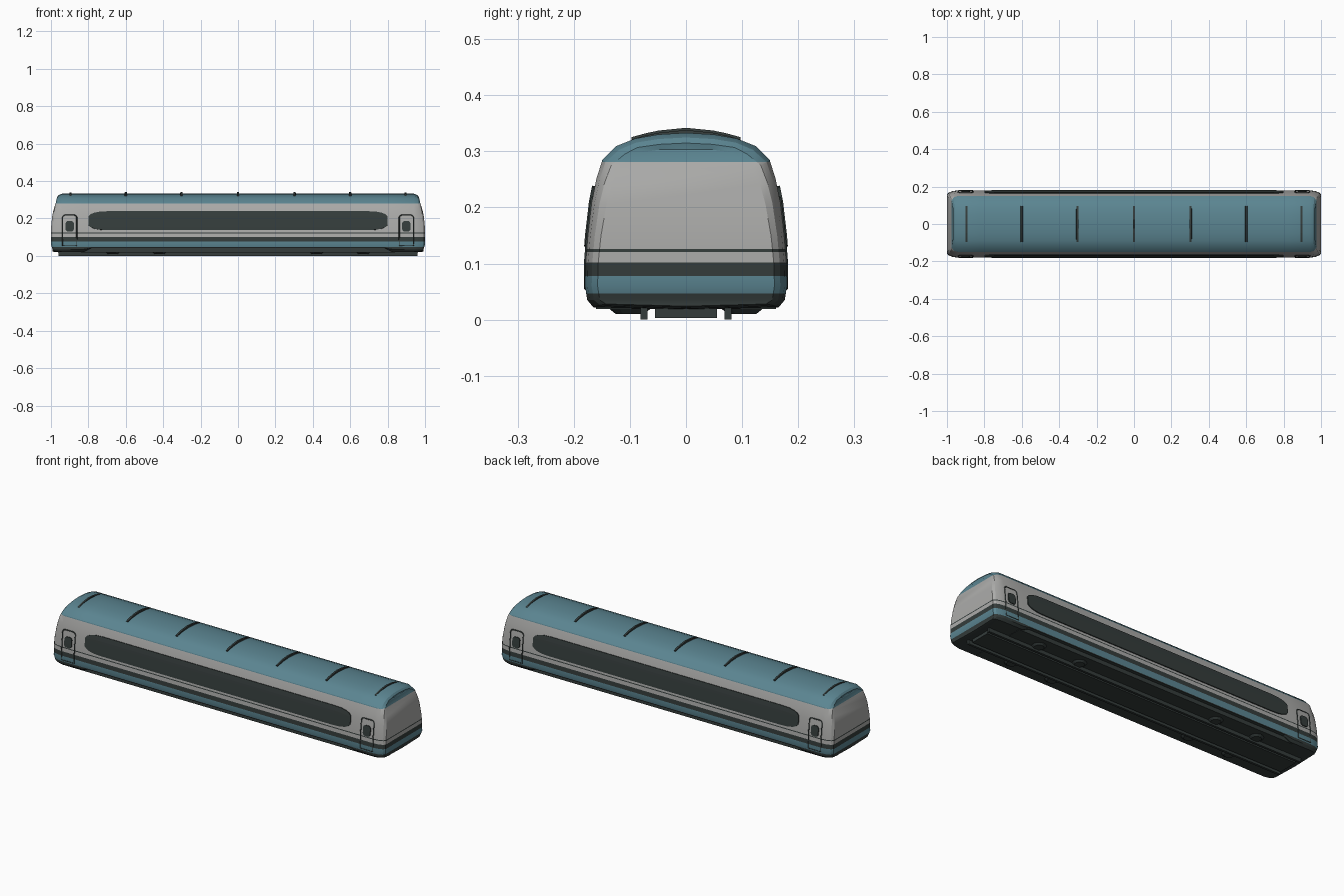
import bpy, bmesh, math
from mathutils import Vector

if "Cube" in bpy.data.objects:
    bpy.data.objects.remove(bpy.data.objects["Cube"])


def material(name, rgb):
    m = bpy.data.materials.new(name)
    m.diffuse_color = (*rgb, 1)
    m.use_nodes = True
    m.node_tree.nodes["Principled BSDF"].inputs["Base Color"].default_value = m.diffuse_color
    return m


GREY = material("warm grey paint", (0.41, 0.41, 0.40))
BLUE = material("teal blue paint", (0.105, 0.235, 0.285))
DARK = material("charcoal", (0.035, 0.046, 0.044))

# Half cross-section (y, z) of the carriage, roof centre to floor centre
PROFILE = [(0, .333), (.05, .330), (.09, .323), (.125, .309), (.149, .285), (.160, .25),
           (.168, .21), (.175, .15), (.179, .10), (.180, .06), (.176, .035), (.165, .022), (0, .018)]


def lerp_table(t, pts):
    for (a, fa), (b, fb) in zip(pts, pts[1:]):
        if a <= t <= b:
            return fa + (fb - fa) * (t - a) / (b - a)
    return pts[-1][1]


def side_y(z):
    return lerp_table(z, [(pz, py) for py, pz in reversed(PROFILE[:-1])])


def roof_z(y):
    return lerp_table(abs(y), PROFILE[:6])


def make(name, bm, mats):
    bmesh.ops.recalc_face_normals(bm, faces=bm.faces[:])
    me = bpy.data.meshes.new(name)
    bm.to_mesh(me)
    bm.free()
    for m in mats:
        me.materials.append(m)
    ob = bpy.data.objects.new(name, me)
    bpy.context.collection.objects.link(ob)
    return ob


def box(name, x0, x1, y0, y1, z0, z1, mat=DARK):
    bm = bmesh.new()
    bmesh.ops.create_cube(bm, size=1)
    for v in bm.verts:
        v.co = Vector(((x0 + x1) / 2 + v.co.x * (x1 - x0),
                       (y0 + y1) / 2 + v.co.y * (y1 - y0),
                       (z0 + z1) / 2 + v.co.z * (z1 - z0)))
    return make(name, bm, [mat])


# Carriage body: lofted rings (x, corner inset, end rounding 0..1)
def ring(x, inset, t):
    def point(y, z, s):
        k = min(1, max(0, (z - .13) / .2))
        px = abs(x) - t * (.035 * k * k + (.008 if z < .04 else 0))
        py = max(0, y - inset * (.7 + .3 * k)) if y > .1 else y * (1 - inset * 2.5)
        pz = z - t * .028 * (z / .333) ** 4 + (t * .006 if z < .03 else 0)
        if abs(x) < .8:                                  # raised skirt between the ends
            pz = max(pz, .039 + z * .1)
        return Vector((math.copysign(px, x), s * py, pz))
    right = [point(y, z, 1) for y, z in PROFILE]
    left = [point(y, z, -1) for y, z in PROFILE[-2:0:-1]]
    return right + left


half = [(.785, 0, 0), (.825, 0, 0), (.94, 0, 0), (.97, .006, .3), (.99, .017, .65), (1.0, .032, 1)]
stations = [(-x, i, t) for x, i, t in reversed(half)] + half
bm = bmesh.new()
rings = [[bm.verts.new(p) for p in ring(*s)] for s in stations]
n = len(rings[0])
for a, b in zip(rings, rings[1:]):
    for i in range(n):
        j = (i + 1) % n
        bm.faces.new((a[i], a[j], b[j], b[i]))
for r in (rings[0], rings[-1]):                          # end walls in level strips
    m = n // 2
    bm.faces.new((r[0], r[1], r[-1]))
    for i in range(1, m - 1):
        bm.faces.new((r[i], r[i + 1], r[n - i - 1], r[n - i]))
    bm.faces.new((r[m - 1], r[m], r[m + 1]))

# Painted bands: cut at each height, then colour by height
BANDS = [(.047, 2), (.078, 1), (.102, 2), (.121, 0), (.126, 2), (.281, 0), (9, 1)]
for h, _ in BANDS[:-1]:
    bmesh.ops.bisect_plane(bm, geom=bm.verts[:] + bm.edges[:] + bm.faces[:],
                           plane_co=(0, 0, h), plane_no=(0, 0, 1))
for f in bm.faces:
    z = f.calc_center_median().z
    f.material_index = next(m for h, m in BANDS if z < h)
body = make("carriage_body", bm, [GREY, BLUE, DARK])
bpy.context.view_layer.objects.active = body
body.select_set(True)
bpy.ops.object.shade_smooth_by_angle(angle=math.radians(25))
body.select_set(False)


# Window plates that follow the curved wall; columns are (x offset, height fraction)
def window(name, xc, zc, h, columns, side):
    bm = bmesh.new()
    cols = [(-x, f) for x, f in columns] + [(x, f) for x, f in reversed(columns)]
    rows = [k / 4 - 1 for k in range(9)]
    grid = []
    for x, f in cols:
        zs = [zc + h * f * s for s in rows]
        grid.append([bm.verts.new((xc + x, side * (side_y(z) + .001), z)) for z in zs])
    for a, b in zip(grid, grid[1:]):
        for i in range(8):
            bm.faces.new((a[i], a[i + 1], b[i + 1], b[i]))
    ob = make(name, bm, [DARK])
    mod = ob.modifiers.new("thickness", "SOLIDIFY")
    mod.thickness = .008
    mod.offset = 0


# Thin door seam drawn as a closed tube on the wall
def door_seam(name, xc, side):
    w, z0, z1, c = .038, .055, .218, .012
    path = [(-w, z0), (w, z0)]
    path += [(w, z) for z in (.10, .15, z1 - c)] + [(w - .004, z1 - .004), (w - c, z1)]
    path += [(-w + c, z1), (-w + .004, z1 - .004)] + [(-w, z) for z in (z1 - c, .15, .10)]
    cu = bpy.data.curves.new(name, "CURVE")
    cu.dimensions = "3D"
    cu.bevel_depth = .003
    cu.bevel_resolution = 0
    sp = cu.splines.new("POLY")
    sp.points.add(len(path) - 1)
    for p, (x, z) in zip(sp.points, path):
        p.co = (xc + x, side * side_y(z), z, 1)
    sp.use_cyclic_u = True
    cu.materials.append(DARK)
    ob = bpy.data.objects.new(name, cu)
    bpy.context.collection.objects.link(ob)
    bpy.context.view_layer.objects.active = ob
    ob.select_set(True)
    bpy.ops.object.convert(target="MESH")
    bpy.context.object.select_set(False)


LONG = [(.80, .45), (.79, .66), (.77, .84), (.74, .96), (.70, 1), (.30, 1)]
SMALL = [(.022, .6), (.018, .85), (.012, 1)]
for side, tag in ((-1, "front"), (1, "back")):
    window("window_band_" + tag, 0, .188, .05, LONG, side)
    for xc, end in ((-.9, "left"), (.9, "right")):
        door_seam(f"door_seam_{tag}_{end}", xc, side)
        window(f"door_window_{tag}_{end}", xc, .158, .028, SMALL, side)

# Roof ribs
for k, x in enumerate((-.895, -.6, -.303, 0, .303, .6, .895)):
    drop = .004 if abs(x) > .8 else 0
    bm = bmesh.new()
    prev = None
    for i in range(9):
        y = -.097 + .194 * i / 8
        z = roof_z(y) - drop
        top = z + .005 + .004 * (1 - abs(y) / .097)
        cur = [bm.verts.new((x + dx, y, zz)) for dx, zz in
               ((-.007, z - .008), (-.005, top), (.005, top), (.007, z - .008))]
        if prev:
            for a in range(4):
                b = (a + 1) % 4
                bm.faces.new((prev[a], prev[b], cur[b], cur[a]))
        else:
            bm.faces.new(cur)
        prev = cur
    bm.faces.new(prev)
    make(f"roof_rib_{k + 1}", bm, [DARK])

# Underframe, centre beam and rails
box("underframe", -.84, .84, -.16, .16, .019, .06)
box("centre_beam", -.95, .95, -.055, .055, .003, .03)
for s, tag in ((-1, "front"), (1, "back")):
    box("rail_" + tag, -.96, .96, s * .075 - .006, s * .075 + .006, 0, .03)

# Small axle covers below the floor
for x in (-.67, -.42, .42, .67):
    for s in (-1, 1):
        bm = bmesh.new()
        bmesh.ops.create_cone(bm, cap_ends=True, segments=12, radius1=.025, radius2=.04, depth=.012)
        bmesh.ops.translate(bm, verts=bm.verts[:], vec=(x, s * .1, .016))
        make("axle_cover", bm, [DARK])
